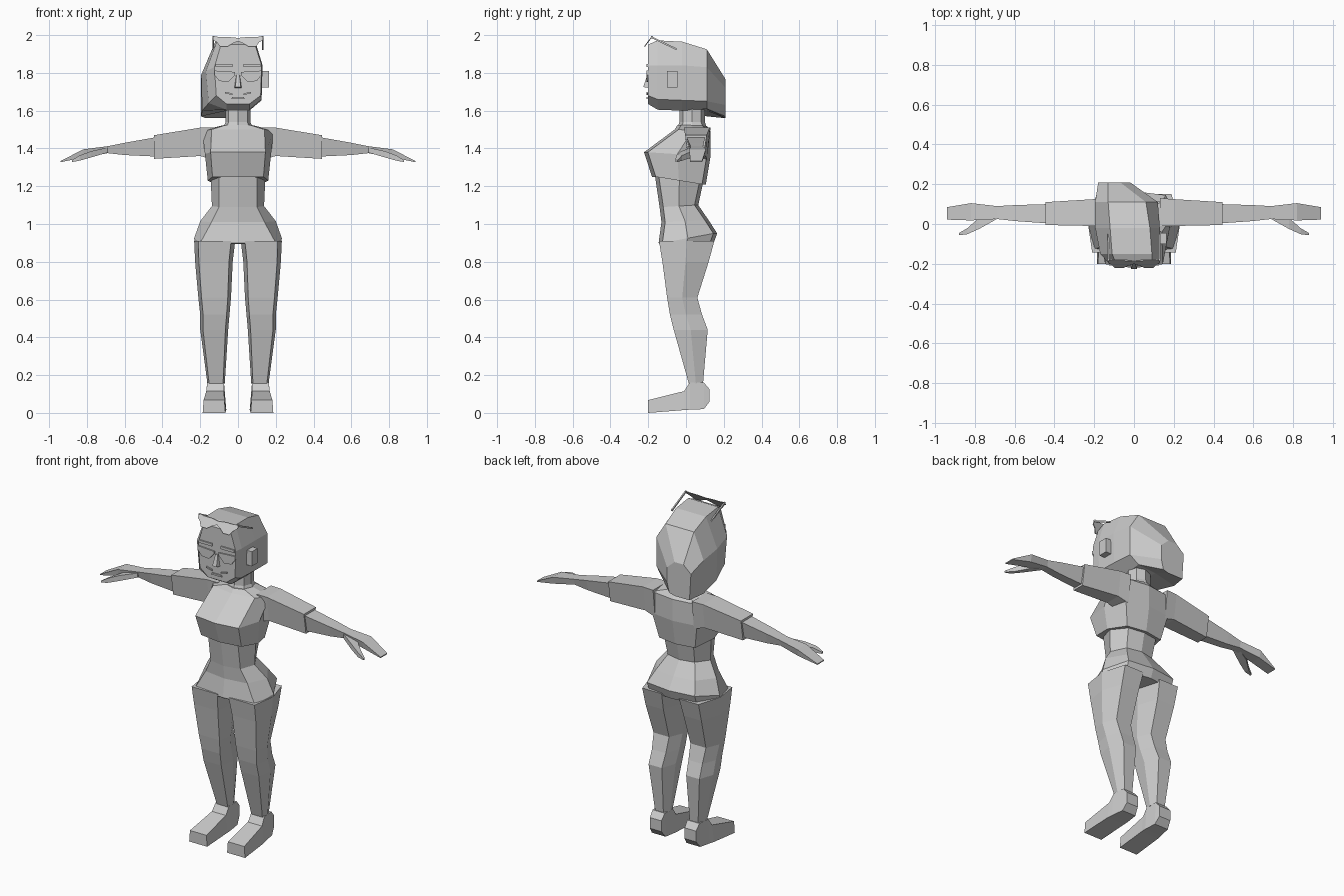
import bpy, bmesh
from mathutils import Vector

grey = bpy.data.materials.new("plain grey")
grey.diffuse_color = (0.6, 0.6, 0.6, 1)


def finish(name, bm, mirror=False):
    bmesh.ops.recalc_face_normals(bm, faces=bm.faces)
    me = bpy.data.meshes.new(name)
    bm.to_mesh(me)
    bm.free()
    me.materials.append(grey)
    ob = bpy.data.objects.new(name, me)
    bpy.context.collection.objects.link(ob)
    if mirror:
        ob.modifiers.new("mirror", "MIRROR").use_mirror_merge = False
    return ob


def loft(name, rings, mirror=False):
    """Skin a list of equal-length point rings and cap both ends."""
    bm = bmesh.new()
    vs = [[bm.verts.new(p) for p in r] for r in rings]
    n = len(vs[0])
    for a, b in zip(vs, vs[1:]):
        for i in range(n):
            j = (i + 1) % n
            bm.faces.new((a[i], a[j], b[j], b[i]))
    bm.faces.new(vs[0])
    bm.faces.new(vs[-1])
    return finish(name, bm, mirror)


def body_ring(zf, zb, yf, yb, wf, ws, wb, inset=0.02):
    """Eight-sided torso section: front centre, front, side, back corners."""
    ym, zm = (yf + yb) / 2, (zf + zb) / 2
    half = [(wf, yf + inset, zf), (ws, ym, zm), (wb, yb - inset, zb)]
    return ([(0, yf, zf)] + half + [(0, yb, zb)]
            + [(-x, y, z) for x, y, z in reversed(half)])


def leg_ring(z, x0, x1, yf, yb):
    ym, d = (yf + yb) / 2, (x1 - x0) * 0.1
    return [(x0 + d, yf, z), (x1 - d, yf, z), (x1, ym, z),
            (x1 - d * 2, yb, z), (x0 + d * 2, yb, z), (x0, ym, z)]


def x_ring(x, y0, y1, z0, z1, inset=0.0):
    return [(x, y0 + inset, z0), (x, y1 - inset, z0), (x, y1, z1), (x, y0, z1)]


def box(name, x0, x1, y0, y1, z0, z1, mirror=False):
    return loft(name, [x_ring(x0, y0, y1, z0, z1), x_ring(x1, y0, y1, z0, z1)], mirror)


def plate(name, pts, y, t=0.009, mirror=False):
    """Thin plate on the face from an x,z outline."""
    return loft(name, [[(x, y, z) for x, z in pts], [(x, y + t, z) for x, z in pts]], mirror)


# waist and hips
loft("hips", [
    body_ring(1.26, 1.24, -0.165, 0.095, 0.10, 0.145, 0.10),
    body_ring(1.09, 1.10, -0.14, 0.065, 0.10, 0.138, 0.09),
    body_ring(1.01, 1.02, -0.13, 0.12, 0.14, 0.20, 0.13),
    body_ring(0.90, 0.95, -0.145, 0.165, 0.20, 0.232, 0.16),
    body_ring(0.895, 0.895, -0.14, 0.145, 0.20, 0.23, 0.16)])

# legs
loft("leg", [leg_ring(*r) for r in [
    (0.91, 0.015, 0.232, -0.143, 0.15), (0.80, 0.028, 0.227, -0.125, 0.12),
    (0.61, 0.037, 0.21, -0.10, 0.06), (0.52, 0.045, 0.20, -0.085, 0.085),
    (0.44, 0.052, 0.20, -0.065, 0.115), (0.155, 0.07, 0.162, 0.015, 0.09)]], True)


# feet, skinned from toe to heel
def foot_ring(y, x0, x1, z0, z1, top=0.0):
    return [(x0, y, z0), (x1, y, z0), (x1 - top, y, z1), (x0 + top, y, z1)]


loft("foot", [foot_ring(-0.20, 0.067, 0.187, 0.0, 0.068, 0.005),
              foot_ring(-0.01, 0.062, 0.18, 0.015, 0.115, 0.012),
              foot_ring(0.02, 0.062, 0.175, 0.017, 0.16, 0.012),
              foot_ring(0.095, 0.07, 0.162, 0.02, 0.16, 0.005),
              foot_ring(0.125, 0.078, 0.155, 0.06, 0.125, 0.0)], True)

# shirt with the bust and a slanted hem
loft("shirt", [
    body_ring(1.25, 1.21, -0.18, 0.105, 0.135, 0.16, 0.12),
    body_ring(1.38, 1.36, -0.222, 0.13, 0.145, 0.175, 0.15),
    body_ring(1.50, 1.49, -0.06, 0.13, 0.14, 0.19, 0.15),
    body_ring(1.525, 1.52, -0.045, 0.11, 0.06, 0.08, 0.06)])

# sleeves, forearms with flat hands, thumbs
loft("sleeve", [x_ring(0.13, -0.01, 0.13, 1.34, 1.51, 0.02),
                x_ring(0.20, -0.01, 0.125, 1.36, 1.51, 0.02),
                x_ring(0.445, -0.005, 0.11, 1.345, 1.47, 0.02)], True)
loft("forearm_and_hand", [x_ring(0.43, 0.003, 0.10, 1.357, 1.46, 0.02),
                          x_ring(0.60, 0.015, 0.095, 1.365, 1.43, 0.015),
                          x_ring(0.69, 0.025, 0.09, 1.375, 1.412, 0.01),
                          x_ring(0.82, 0.018, 0.105, 1.352, 1.395, 0.01),
                          x_ring(0.94, 0.022, 0.085, 1.327, 1.333)], True)
loft("thumb", [x_ring(0.69, 0.025, 0.07, 1.378, 1.405),
               x_ring(0.78, -0.025, 0.03, 1.352, 1.385),
               x_ring(0.84, -0.052, -0.022, 1.335, 1.362),
               x_ring(0.88, -0.056, -0.045, 1.328, 1.338)], True)

# neck
loft("neck", [body_ring(1.51, 1.51, -0.045, 0.11, 0.06, 0.078, 0.06),
              body_ring(1.54, 1.54, -0.035, 0.10, 0.05, 0.065, 0.05),
              body_ring(1.64, 1.64, -0.035, 0.10, 0.05, 0.065, 0.05)])

# head with a lopsided bob, skinned from face to the back of the hair
sections = [
    (-0.20, [(-.06, 1.635), (-.115, 1.68), (-.125, 1.83), (-.09, 1.95),
             (.09, 1.95), (.125, 1.84), (.12, 1.68), (.06, 1.635)]),
    (-0.15, [(-.06, 1.605), (-.155, 1.64), (-.17, 1.81), (-.11, 1.972),
             (.09, 1.972), (.13, 1.84), (.125, 1.66), (.06, 1.605)]),
    (-0.02, [(-.06, 1.60), (-.19, 1.60), (-.195, 1.79), (-.12, 1.965),
             (.08, 1.965), (.13, 1.84), (.125, 1.655), (.06, 1.60)]),
    (0.11, [(-.06, 1.60), (-.195, 1.57), (-.195, 1.77), (-.13, 1.925),
            (.06, 1.925), (.12, 1.83), (.12, 1.65), (.06, 1.61)]),
    (0.21, [(-.07, 1.56), (-.17, 1.56), (-.18, 1.72), (-.13, 1.765),
            (-.07, 1.765), (-.02, 1.72), (-.02, 1.63), (-.035, 1.57)])]
loft("head_and_hair", [[(x, y, z) for x, z in pts] for y, pts in sections])

# facial features
box("ear", 0.115, 0.163, -0.10, -0.045, 1.722, 1.81, True)
plate("brow", [(0.03, 1.832), (0.118, 1.832), (0.118, 1.848), (0.03, 1.848)], -0.208, mirror=True)
plate("eye", [(0.015, 1.79), (0.05, 1.752), (0.10, 1.757), (0.125, 1.79),
              (0.125, 1.812), (0.015, 1.805)], -0.208, mirror=True)
plate("mouth_corner", [(0.03, 1.683), (0.068, 1.692), (0.068, 1.70), (0.03, 1.691)], -0.208, mirror=True)
plate("lower_lip", [(-0.035, 1.662), (0.035, 1.662), (0.03, 1.672), (-0.03, 1.672)], -0.208)
loft("nose", [[(-0.02, -0.195, 1.72), (0.02, -0.195, 1.72), (0.014, -0.226, 1.725), (-0.014, -0.226, 1.725)],
              [(-0.01, -0.195, 1.79), (0.01, -0.195, 1.79), (0.008, -0.205, 1.79), (-0.008, -0.205, 1.79)]])

# sunglasses pushed up on the head: tilted lens plate and temple arms
lens = [(0.0, 1.968), (0.03, 1.955), (0.055, 1.94), (0.095, 1.94), (0.112, 1.962),
        (0.132, 1.975), (0.132, 1.995), (0.10, 1.99), (0.05, 1.99), (0.0, 1.985)]


def tilt(z):
    return -0.222 + (z - 1.94) * 0.75


loft("lens", [[(x, tilt(z) + d, z) for x, z in lens] for d in (0, 0.006)], True)
loft("temple_arm", [[(x, y, z + dz) for x, dz in ((.126, -.005), (.134, -.005), (.134, .005), (.126, .005))]
                    for y, z in ((-0.185, 1.99), (-0.05, 1.925))], True)
